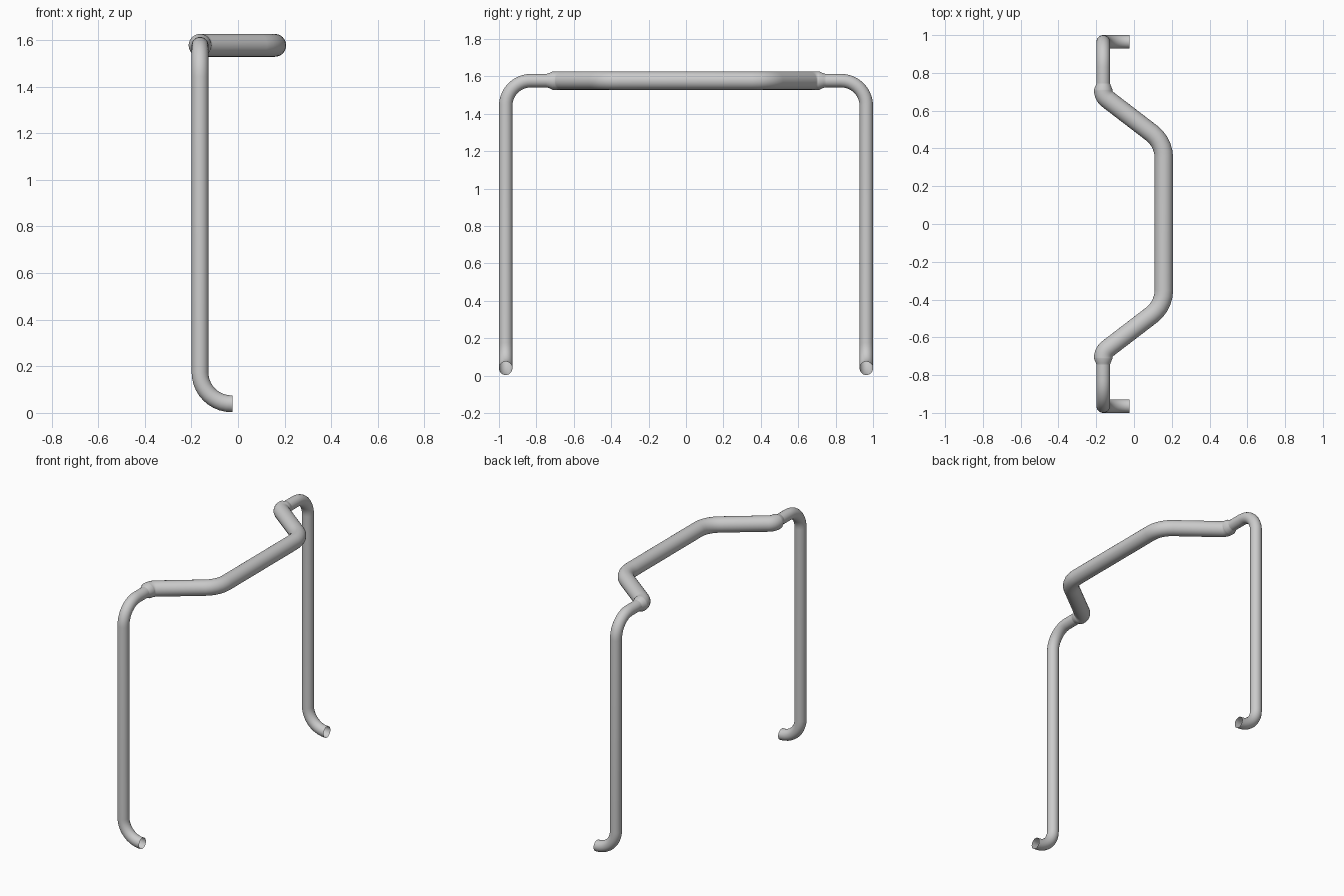
import bpy, bmesh, math
from mathutils import Vector

cube = bpy.data.objects.get("Cube")
if cube:
    bpy.data.objects.remove(cube, do_unlink=True)

SIDES = 24
LEG_R, GRIP_R = 0.036, 0.049
LEG_X, GRIP_X, Y, TOP = -0.163, 0.158, 0.964, 1.577

metal = bpy.data.materials.new("grey metal")
metal.use_nodes = True
grey = (0.6, 0.6, 0.6, 1)
metal.diffuse_color = grey
metal.node_tree.nodes["Principled BSDF"].inputs["Base Color"].default_value = grey


def fillet(points, bends, steps):
    """Round the inner corners of a polyline with arcs of the given radii."""
    pts = [Vector(p) for p in points]
    path = [pts[0]]
    for a, b, c, r in zip(pts, pts[1:], pts[2:], bends):
        if r == 0:
            path.append(b)
            continue
        u, v = (a - b).normalized(), (c - b).normalized()
        half = u.angle(v) / 2
        centre = b + (u + v).normalized() * r / math.sin(half)
        start = (b + u * r / math.tan(half) - centre).normalized()
        end = (b + v * r / math.tan(half) - centre).normalized()
        path += [centre + r * start.slerp(end, i / steps).normalized()
                 for i in range(steps + 1)]
    return path + [pts[-1]]


def sweep(name, path, radii):
    """Open round tube along a path, with one radius per path point."""
    bm = bmesh.new()
    rings, normal, last = [], Vector((0, 0, 1)), None
    for i, p in enumerate(path):
        back = (p - path[i - 1]).normalized() if i else Vector()
        ahead = (path[i + 1] - p).normalized() if i + 1 < len(path) else Vector()
        t = (back + ahead).normalized()
        if last:
            normal = last.rotation_difference(t) @ normal
        last = t
        side = t.cross(normal)
        ring = []
        for k in range(SIDES):
            a = math.tau * k / SIDES
            ring.append(bm.verts.new(p + radii[i] * (normal * math.cos(a) + side * math.sin(a))))
        rings.append(ring)
    for r0, r1 in zip(rings, rings[1:]):
        for k in range(SIDES):
            j = (k + 1) % SIDES
            bm.faces.new((r0[k], r0[j], r1[j], r1[k]))
    bmesh.ops.recalc_face_normals(bm, faces=bm.faces)
    mesh = bpy.data.meshes.new(name)
    bm.to_mesh(mesh)
    bm.free()
    mesh.materials.append(metal)
    obj = bpy.data.objects.new(name, mesh)
    bpy.context.collection.objects.link(obj)
    bpy.ops.object.select_all(action='DESELECT')
    obj.select_set(True)
    bpy.context.view_layer.objects.active = obj
    bpy.ops.object.shade_smooth_by_angle(angle=math.radians(40))


# Legs: hooked foot, upright, and bend inward at the top
for name, s in (("front_leg", -1), ("back_leg", 1)):
    leg = fillet([(-0.024, s * Y, LEG_R + 0.003), (LEG_X, s * Y, LEG_R + 0.003),
                  (LEG_X, s * Y, TOP), (LEG_X, s * 0.74, TOP)],
                 [0.135, 0.135], 10)
    sweep(name, leg, [LEG_R] * len(leg))

# Grip: thicker offset bar with tapered collars at both ends
half = [(LEG_X, 0.745, TOP), (LEG_X, 0.735, TOP), (LEG_X, 0.712, TOP),
        (LEG_X, 0.678, TOP), (GRIP_X, 0.432, TOP)]
mirrored = [(x, -y, z) for x, y, z in reversed(half)]
bends = [0, 0, 0.06, 0.165]
grip = fillet(half + mirrored, bends + bends[::-1], 5)
radii = [GRIP_R] * len(grip)
radii[0] = radii[-1] = LEG_R
radii[1] = radii[-2] = LEG_R + 0.003
sweep("grip_bar", grip, radii)
